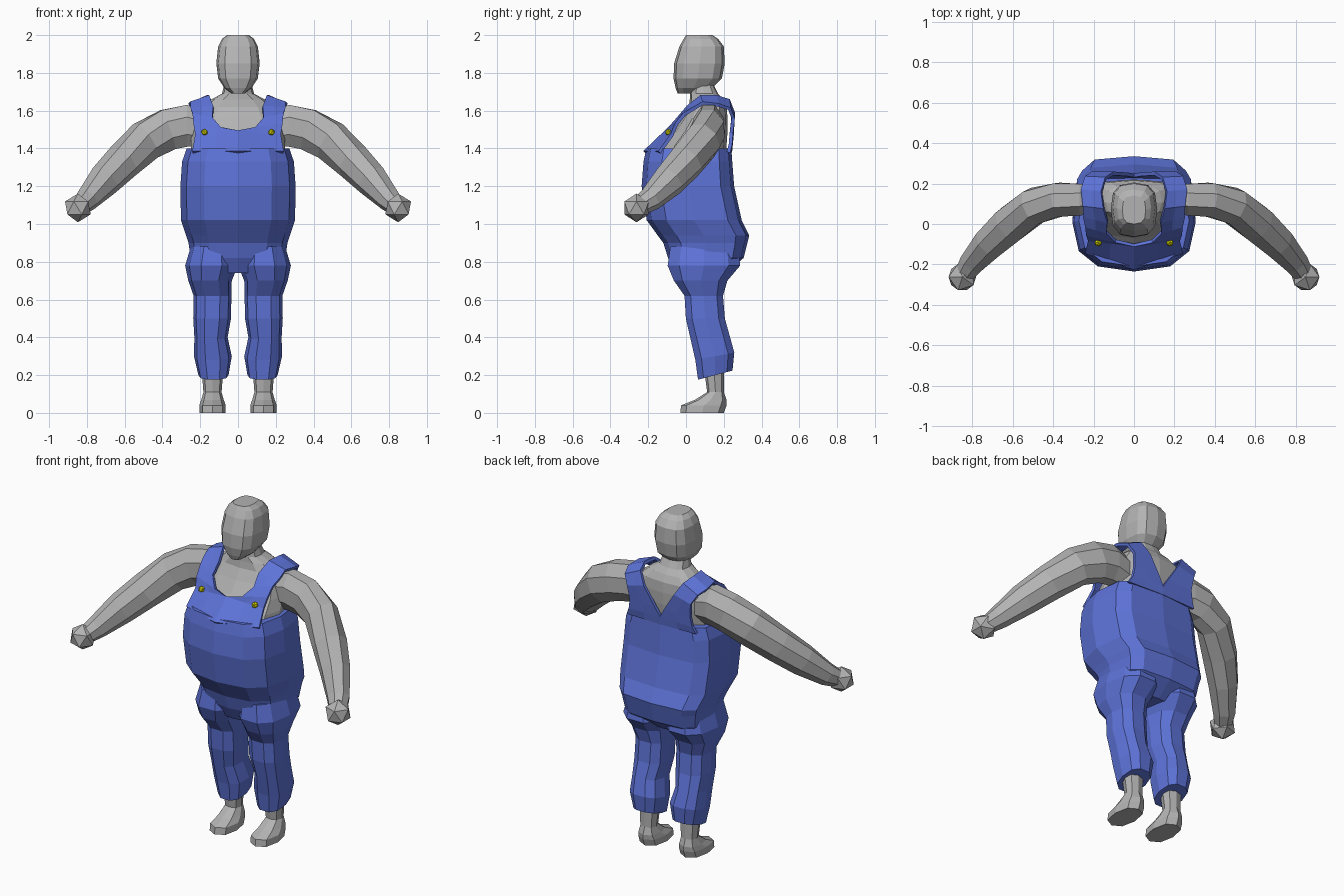
import bpy, bmesh, math
from mathutils import Vector

if "Cube" in bpy.data.objects:
    bpy.data.objects.remove(bpy.data.objects["Cube"])


def material(name, rgb):
    m = bpy.data.materials.new(name)
    m.diffuse_color = (*rgb, 1)
    m.use_nodes = True
    m.node_tree.nodes["Principled BSDF"].inputs["Base Color"].default_value = m.diffuse_color
    return m


SKIN = material("grey skin", (0.45, 0.45, 0.45))
BLUE = material("blue cloth", (0.11, 0.17, 0.68))
YELLOW = material("yellow button", (0.72, 0.72, 0.0))


def add_mirror(ob):
    ob.modifiers.new("mirror", 'MIRROR').use_axis = (True, False, False)


def skin_rings(name, rings, mat, mirror=False, closed=True):
    """Join rings of points with quads; closed rings also get end caps."""
    bm = bmesh.new()
    vs = [[bm.verts.new(p) for p in r] for r in rings]
    n = len(vs[0])
    for a, b in zip(vs, vs[1:]):
        for i in range(n if closed else n - 1):
            j = (i + 1) % n
            bm.faces.new((a[i], a[j], b[j], b[i]))
    if closed:
        bm.faces.new(vs[0])
        bm.faces.new(vs[-1])
    bmesh.ops.recalc_face_normals(bm, faces=bm.faces)
    me = bpy.data.meshes.new(name)
    bm.to_mesh(me)
    bm.free()
    me.materials.append(mat)
    ob = bpy.data.objects.new(name, me)
    bpy.context.collection.objects.link(ob)
    if mirror:
        add_mirror(ob)
    return ob


def ring(z, cx, hx, yf, yb, n=12, front=2.3, back=2.3, tilt=0.0):
    """Horizontal superellipse from yf to yb, with its own front and back squareness."""
    pts = []
    for i in range(n):
        a = 2 * math.pi * i / n
        c, s = math.cos(a), math.sin(a)
        e = 2 / (back if s > 0 else front)
        x = math.copysign(abs(c) ** e, c)
        y = math.copysign(abs(s) ** e, s)
        pts.append((cx + hx * x, (yf + yb) / 2 + (yb - yf) / 2 * y, z + tilt * y))
    return pts


# head
head = [(1.692, .035, -.045, .10), (1.72, .072, -.055, .14), (1.77, .105, -.066, .19),
        (1.85, .115, -.063, .205), (1.94, .105, -.035, .20), (1.98, .085, -.012, .17),
        (2.0, .058, .0, .14)]
skin_rings("head", [ring(z, 0, h, f, b, 12, 2.8, 2.8) for z, h, f, b in head], SKIN)

# chest and neck
chest = [(1.36, .25, -.17, .21), (1.42, .25, -.135, .215), (1.49, .245, -.07, .22),
         (1.56, .23, -.02, .22), (1.62, .19, .015, .215), (1.66, .14, .02, .195),
         (1.69, .085, .02, .17), (1.75, .07, .03, .14)]
skin_rings("chest", [ring(z, 0, h, f, b, 12, 2.3, 3) for z, h, f, b in chest], SKIN)

# overalls body with round belly and flat back
body = [(.74, .16, -.05, .21), (.82, .25, -.095, .305), (.90, .262, -.12, .325),
        (.94, .275, -.15, .335), (1.02, .302, -.208, .295), (1.2, .305, -.235, .255),
        (1.33, .296, -.225, .245), (1.4, .272, -.21, .24)]
skin_rings("overalls body", [ring(z, 0, h, f, b, 12, 2.6, 4) for z, h, f, b in body], BLUE)

# bib, shoulder straps and back panel: inner and outer edge of one half
strap = [((0, -.22, 1.38), (.24, -.14, 1.38)),
         ((0, -.105, 1.49), (.225, -.075, 1.47)),
         ((.09, -.085, 1.51), (.235, -.05, 1.53)),
         ((.135, -.04, 1.56), (.24, -.01, 1.58)),
         ((.13, .01, 1.62), (.25, .04, 1.61)),
         ((.15, .08, 1.675), (.25, .09, 1.64)),
         ((.16, .16, 1.675), (.26, .17, 1.63)),
         ((.14, .225, 1.655), (.24, .23, 1.61)),
         ((.10, .25, 1.59), (.21, .25, 1.56)),
         ((.03, .245, 1.48), (.20, .24, 1.48)),
         ((0, .24, 1.43), (.21, .235, 1.42)),
         ((0, .235, 1.38), (.23, .225, 1.38))]
rows = [[Vector(a).lerp(Vector(b), t) for t in (0, .5, 1)] for a, b in strap]
bib = skin_rings("bib and straps", rows, BLUE, mirror=True, closed=False)
solid = bib.modifiers.new("thickness", 'SOLIDIFY')
solid.thickness = 0.018
solid.offset = 0

# trouser legs, with the hem higher at the back
leg = [(.88, .135, .115, -.09, .28, 0), (.78, .14, .14, -.105, .295, 0),
       (.70, .148, .115, -.07, .225, 0), (.62, .135, .10, -.012, .20, 0),
       (.50, .137, .10, -.005, .21, 0), (.40, .143, .088, .02, .235, .01),
       (.30, .133, .10, .045, .26, .02), (.20, .13, .08, .06, .25, .025)]
skin_rings("trouser leg", [ring(z, c, h, f, b, 10, 2.5, 2.5, t) for z, c, h, f, b, t in leg],
           BLUE, mirror=True)

# ankles and feet
foot = [(0, .07, -.03, .20), (.04, .07, -.026, .215), (.068, .06, .045, .215),
        (.11, .048, .112, .20), (.20, .055, .10, .20), (.28, .055, .10, .20)]
skin_rings("foot", [ring(z, .135, h, f, b, 8, 2.4, 2.4) for z, h, f, b in foot], SKIN, mirror=True)

# arms: x, y, z, horizontal radius, upright radius
arm = [(.17, .12, 1.50, .07, .10), (.27, .12, 1.52, .085, .12), (.37, .12, 1.50, .09, .118),
       (.49, .09, 1.44, .095, .112), (.61, .0, 1.33, .097, .10), (.71, -.09, 1.23, .085, .09),
       (.80, -.19, 1.13, .065, .065), (.84, -.25, 1.09, .05, .05)]
centres = [Vector(p[:3]) for p in arm]
arm_rings = []
for i, (c, p) in enumerate(zip(centres, arm)):
    t = (centres[min(i + 1, len(arm) - 1)] - centres[max(i - 1, 0)]).normalized()
    u = t.cross(Vector((0, 0, 1))).normalized()
    v = u.cross(t)
    arm_rings.append([c + u * p[3] * math.cos(a) + v * p[4] * math.sin(a)
                      for a in (2 * math.pi * (k + .5) / 8 for k in range(8))])
skin_rings("arm", arm_rings, SKIN, mirror=True)


def ball(name, centre, radius, mat):
    me = bpy.data.meshes.new(name)
    bm = bmesh.new()
    bmesh.ops.create_icosphere(bm, subdivisions=1, radius=radius)
    bmesh.ops.translate(bm, vec=centre, verts=bm.verts)
    bm.to_mesh(me)
    bm.free()
    me.materials.append(mat)
    ob = bpy.data.objects.new(name, me)
    bpy.context.collection.objects.link(ob)
    add_mirror(ob)


# fists and strap buttons
ball("fist", (.848, -.262, 1.085), .076, SKIN)
ball("strap button", (.177, -.092, 1.485), .019, YELLOW)
